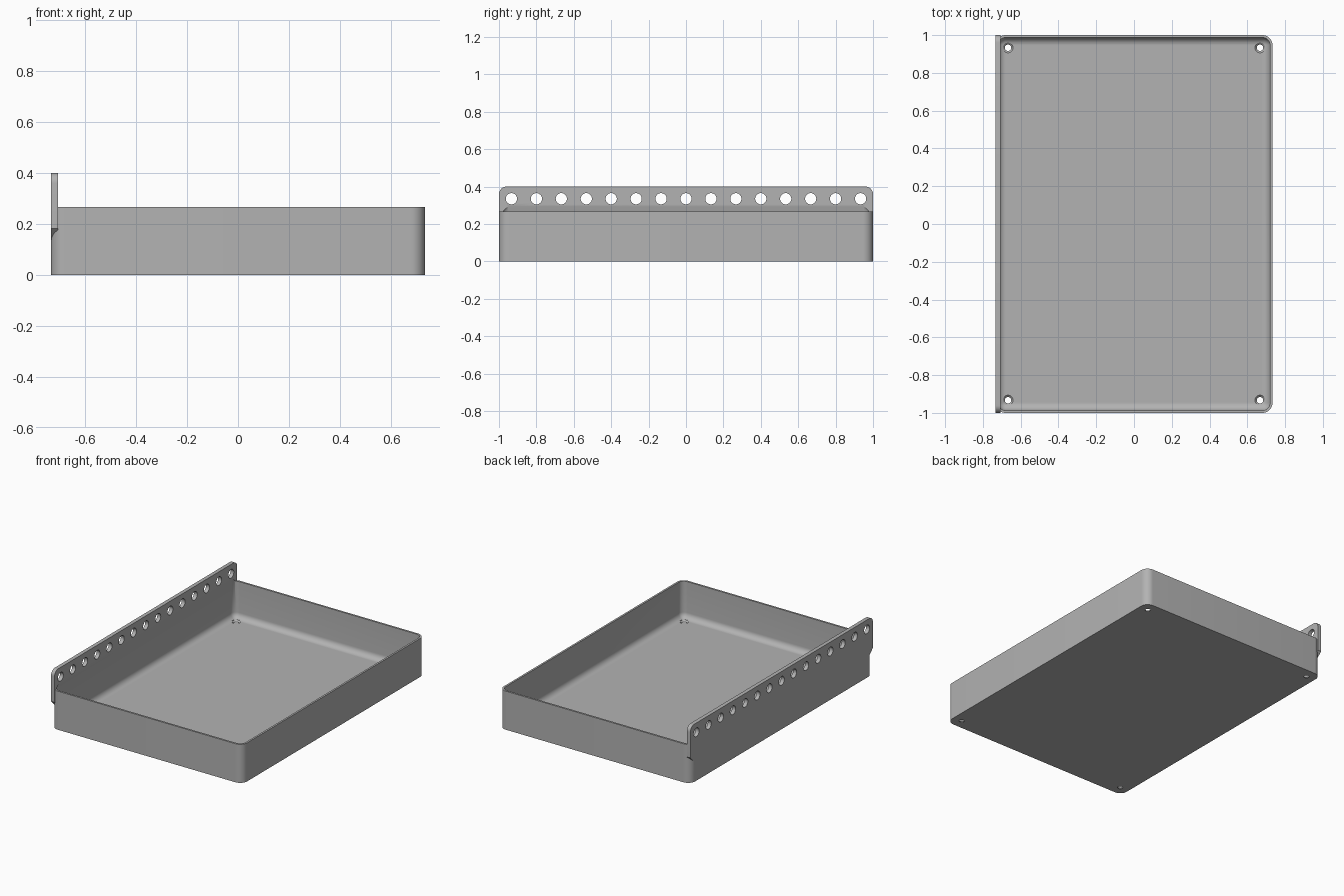
import bpy, bmesh, math
from mathutils import Matrix

old = bpy.data.objects.get("Cube")
if old:
    bpy.data.objects.remove(old, do_unlink=True)

HX, HY, H = 0.733, 1.0, 0.267      # half width, half depth, wall height
WALL, FLANGE, TOP = 0.0133, 0.0267, 0.40
CORNER, FILLET = 0.053, 0.04

grey = bpy.data.materials.new("plain grey")
grey.use_nodes = True
colour = (0.45, 0.45, 0.45, 1)
grey.diffuse_color = colour
grey.node_tree.nodes["Principled BSDF"].inputs["Base Color"].default_value = colour


def rounded_rect(hx, hy, r, seg=10):
    """Counter-clockwise outline with rounded corners."""
    pts = []
    for i, (sx, sy) in enumerate([(1, 1), (-1, 1), (-1, -1), (1, -1)]):
        for k in range(seg + 1):
            a = math.pi / 2 * (i + k / seg)
            pts.append((sx * (hx - r) + r * math.cos(a), sy * (hy - r) + r * math.sin(a)))
    return pts


def loft(name, rings):
    """Closed solid through a stack of equal-length rings."""
    bm = bmesh.new()
    loops = [[bm.verts.new(p) for p in ring] for ring in rings]
    n = len(loops[0])
    for lo, hi in zip(loops, loops[1:]):
        for i in range(n):
            j = (i + 1) % n
            bm.faces.new((lo[i], lo[j], hi[j], hi[i]))
    bm.faces.new(loops[0][::-1])
    bm.faces.new(loops[-1])
    bmesh.ops.recalc_face_normals(bm, faces=bm.faces)
    mesh = bpy.data.meshes.new(name)
    bm.to_mesh(mesh)
    bm.free()
    mesh.materials.append(grey)
    ob = bpy.data.objects.new(name, mesh)
    bpy.context.collection.objects.link(ob)
    return ob


def stack(outline_levels):
    return [[(x, y, z) for x, y in outline] for outline, z in outline_levels]


def lathe_cutter(name, levels, matrix, seg=32):
    """Round cutter from (radius, height) levels."""
    rings = [[(r * math.cos(2 * math.pi * k / seg), r * math.sin(2 * math.pi * k / seg), z)
              for k in range(seg)] for r, z in levels]
    ob = loft(name, rings)
    ob.data.transform(matrix)
    return ob


def combine(target, others, operation):
    """Apply boolean operations and discard the helper solids."""
    for other in others:
        other.hide_render = True
        mod = target.modifiers.new("cut", 'BOOLEAN')
        mod.operation, mod.solver, mod.object = operation, 'EXACT', other
    bpy.context.view_layer.update()
    deps = bpy.context.evaluated_depsgraph_get()
    mesh = bpy.data.meshes.new_from_object(target.evaluated_get(deps))
    target.modifiers.clear()
    target.data = mesh
    for other in others:
        bpy.data.objects.remove(other, do_unlink=True)


# Outer tray block
outline = rounded_rect(HX, HY, CORNER)
tray = loft("tray", stack([(outline, 0), (outline, H)]))

# Hanging flange: rounded top corners, sloped feet at both ends
r, low = 0.04, 0.13
half = [(HY - CORNER, low), (HY, low + CORNER)]
for k in range(9):
    a = math.pi / 2 * k / 8
    half.append((HY - r + r * math.cos(a), TOP - r + r * math.sin(a)))
profile = half + [(-y, z) for y, z in reversed(half)]
flange = loft("flange", [[(x, y, z) for y, z in profile] for x in (-HX, -HX + FLANGE)])
combine(tray, [flange], 'UNION')

# Cavity: filleted floor, straight walls, tapering in under the flange
ix, iy, ir = HX - WALL, HY - WALL, CORNER - WALL
levels = []
for k in range(9):
    a = math.pi / 2 * k / 8
    inset = FILLET * (1 - math.sin(a))
    ring = rounded_rect(ix - inset, iy - inset, max(ir - inset, 0.002))
    levels.append((ring, WALL + FILLET * (1 - math.cos(a))))
t = FLANGE - WALL
levels.append((rounded_rect(ix, iy, ir), H + 0.001))
levels.append((rounded_rect(ix - t, iy - t, ir - t), H + 0.026))
cutters = [loft("cavity", stack(levels))]

# Row of holes through the flange
turn = Matrix.Rotation(math.pi / 2, 4, 'Y')
for i in range(-7, 8):
    place = Matrix.Translation((-HX + FLANGE / 2, i * 0.1333, 0.335)) @ turn
    cutters.append(lathe_cutter("flange_hole", [(0.03, -0.03), (0.03, 0.03)], place))

# Countersunk screw holes in the floor corners
for sx in (-1, 1):
    for sy in (-1, 1):
        place = Matrix.Translation((sx * 0.667, sy * 0.933, 0))
        cutters.append(lathe_cutter(
            "floor_hole", [(0.017, -0.02), (0.017, 0.004), (0.027, WALL), (0.027, 0.04)], place))
combine(tray, cutters, 'DIFFERENCE')

# Smooth curves, sharp edges
bpy.ops.object.select_all(action='DESELECT')
tray.select_set(True)
bpy.context.view_layer.objects.active = tray
bpy.ops.object.shade_smooth_by_angle(angle=math.radians(30))
